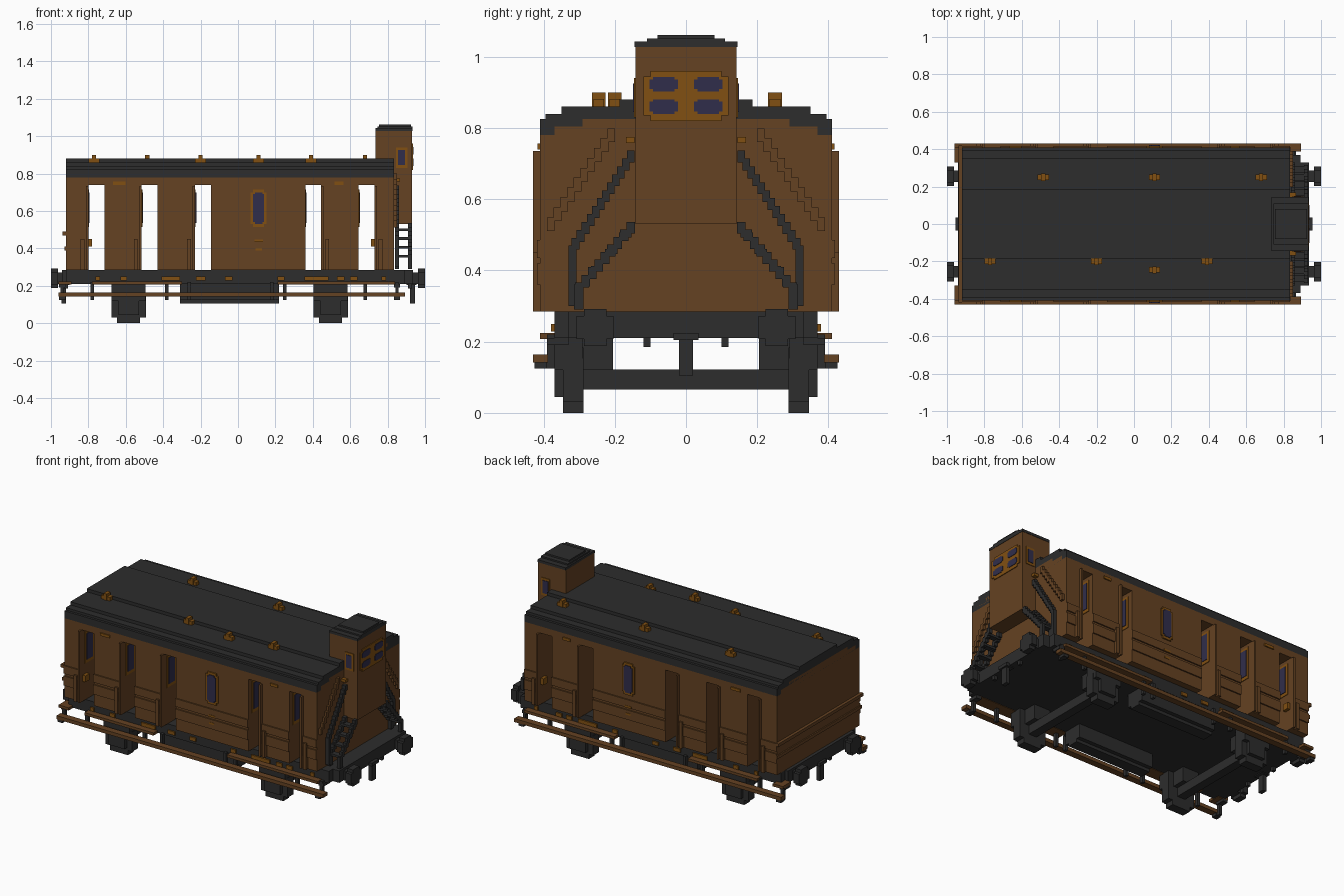
import bpy
import bmesh
from mathutils import Matrix, Vector

default_cube = bpy.data.objects.get("Cube")
if default_cube:
    bpy.data.objects.remove(default_cube, do_unlink=True)


def make_material(name, color):
    material = bpy.data.materials.new(name)
    material.use_nodes = True
    material.diffuse_color = (*color, 1)
    shader = material.node_tree.nodes["Principled BSDF"]
    shader.inputs["Base Color"].default_value = (*color, 1)
    shader.inputs["Roughness"].default_value = 0.9
    return material


brown = make_material("wood_brown", (0.13, 0.054, 0.016))
dark = make_material("charcoal", (0.026, 0.026, 0.026))
gold = make_material("brass", (0.22, 0.08, 0.006))
glass = make_material("window_blue", (0.03, 0.027, 0.07))


def boxes(name, material, parts, mirror_y=False):
    """One object made of boxes, each given as (x range, y range, z range)."""
    bm = bmesh.new()
    if mirror_y:
        parts = parts + [(x, (-y[1], -y[0]), z) for x, y, z in parts]
    for part in parts:
        low, high = (Vector(corner) for corner in zip(*part))
        matrix = Matrix.Translation((low + high) / 2) @ Matrix.Diagonal((*(high - low), 1))
        bmesh.ops.create_cube(bm, size=1, matrix=matrix)
    mesh = bpy.data.meshes.new(name)
    bm.to_mesh(mesh)
    bm.free()
    mesh.materials.append(material)
    obj = bpy.data.objects.new(name, mesh)
    bpy.context.collection.objects.link(obj)
    return obj


def span(center, size):
    return (center - size / 2, center + size / 2)


def stair_line(x, start, end, steps, size):
    """Stepped diagonal of boxes in the y-z plane."""
    a, b = Vector(start), Vector(end)
    run = abs(b.y - a.y) / steps
    parts = []
    for i in range(steps + 1):
        point = a.lerp(b, i / steps)
        parts.append((x, span(point.x, size), span(point.y, run + size / 2)))
    return parts


def octagon(center, half, cut, across, axis):
    """Stepped round outline from two crossed boxes; axis is x or y."""
    x, y, z = center
    wide, narrow = half * 2, (half - cut) * 2
    if axis == "y":
        return [(span(x, wide), across, span(z, narrow)), (span(x, narrow), across, span(z, wide))]
    return [(across, span(y, wide), span(z, narrow)), (across, span(y, narrow), span(z, wide))]


# Body: solid wall sections separated by open doorways
BACK, FRONT, SIDE = -0.92, 0.835, 0.41
FLOOR, LINTEL = 0.285, 0.738
openings = [(-0.80, -0.715), (-0.515, -0.43), (-0.23, -0.145), (0.36, 0.445), (0.645, 0.73)]
edges = [BACK] + [edge for opening in openings for edge in opening] + [FRONT]
sections = list(zip(edges[::2], edges[1::2]))
boxes("wall_sections", brown, [(s, (-SIDE, SIDE), (FLOOR, LINTEL)) for s in sections])
boxes("upper_wall", brown, [
    ((BACK, FRONT), (-SIDE, SIDE), (LINTEL, 0.78)),
    ((BACK, FRONT), (-0.37, 0.37), (0.78, 0.805)),
    ((BACK, FRONT), (-0.29, 0.29), (0.805, 0.825)),
])

# Raised bands on the walls, jambs beside the doorways
bands = [(s, (SIDE, SIDE + 0.008), z) for s in sections for z in ((0.36, 0.42), (0.435, 0.485))]
boxes("wall_bands", brown, bands, True)
boxes("rear_bands", brown, [((BACK - 0.018, BACK), (-0.42, 0.42), (0.47, 0.49)),
                            ((BACK - 0.008, BACK), (-0.42, 0.42), (0.39, 0.41))])
jambs, rails, handles = [], [], []
for i, (left, right) in enumerate(openings):
    hinge, direction = (left, -1) if i < 3 else (right, 1)
    jambs.append((span(hinge + direction * 0.006, 0.012), (SIDE, 0.43), (FLOOR, 0.735)))
    rails.append((span(hinge + direction * 0.032, 0.02), (SIDE, 0.43), (FLOOR, 0.45)))
    if i in (0, 4):
        handles.append((span(hinge - direction * 0.01, 0.02), (0.36, 0.40), (0.41, 0.45)))
boxes("door_jambs", brown, jambs, True)
boxes("grab_rails", brown, rails, True)
boxes("door_handles", gold, handles, True)

# Windows: one in each side wall, others on the doorway walls
wx = 0.11
boxes("side_window_frame", gold, [(span(wx, 0.085), (SIDE, 0.418), (0.53, 0.70)),
                                  (span(wx, 0.06), (SIDE, 0.418), (0.515, 0.715))], True)
boxes("side_window_pane", glass, [(span(wx, 0.06), (SIDE, 0.422), (0.54, 0.69)),
                                  (span(wx, 0.04), (SIDE, 0.422), (0.53, 0.70))], True)
door_frames = [((left, left + 0.004), (0.29, 0.38), (0.515, 0.715)) for left, right in openings]
door_panes = [((left, left + 0.007), (0.305, 0.365), (0.535, 0.70)) for left, right in openings]
boxes("door_window_frames", gold, door_frames, True)
boxes("door_window_panes", glass, door_panes, True)
boxes("wall_plates", gold, [
    (span(-0.635, 0.065), (SIDE, 0.417), (0.74, 0.757)),
    (span(0.54, 0.05), (SIDE, 0.417), (0.74, 0.757)),
    (span(wx, 0.045), (SIDE, 0.42), (0.435, 0.448)),
    (span(wx, 0.035), (SIDE, 0.42), (0.39, 0.402)),
], True)

# Stepped roof and its vents
roof_steps = [(0.41, 0.778, 0.825), (0.395, 0.80, 0.84), (0.35, 0.82, 0.86), (0.187, 0.84, 0.88)]
boxes("roof", dark, [((BACK, FRONT), (-y, y), (low, high)) for y, low, high in roof_steps])
vents = [(-0.485, 0.25), (0.11, 0.25), (0.68, 0.25),
         (-0.77, -0.2), (-0.2, -0.2), (0.39, -0.2), (0.11, -0.245)]
vent_parts = []
for x, y in vents:
    vent_parts.append((span(x, 0.022), span(y, 0.038), (0.85, 0.90)))
    vent_parts.append((span(x, 0.06), span(y, 0.03), (0.85, 0.882)))
boxes("roof_vents", gold, vent_parts)

# Raised lookout cabin
boxes("cabin", brown, [((0.735, 0.93), (-0.142, 0.142), (0.53, 1.03))])
boxes("cabin_roof", dark, [
    ((0.735, 0.932), (-0.144, 0.144), (1.027, 1.043)),
    ((0.745, 0.932), (-0.11, 0.11), (1.04, 1.052)),
    ((0.755, 0.925), (-0.08, 0.08), (1.05, 1.062)),
])
boxes("cabin_front_frame", gold, [((0.93, 0.935), (-0.12, 0.12), (0.835, 0.945)),
                                  ((0.93, 0.935), (-0.10, 0.10), (0.82, 0.96))])
panes = []
for z in (0.86, 0.923):
    panes.append(((0.93, 0.938), (0.022, 0.102), span(z, 0.028)))
    panes.append(((0.93, 0.938), (0.032, 0.092), span(z, 0.04)))
boxes("cabin_front_panes", glass, panes, True)
boxes("cabin_side_frame", gold, [((0.845, 0.905), (0.142, 0.146), (0.83, 0.94))], True)
boxes("cabin_side_pane", glass, [((0.855, 0.892), (0.142, 0.149), (0.845, 0.925))], True)

# Stairs and handrails up to the cabin
rail = stair_line((0.84, 0.862), (0.155, 0.72), (0.31, 0.475), 11, 0.022)
rail.append(((0.84, 0.862), (0.307, 0.33), (0.30, 0.47)))
boxes("stair_handrails", dark, rail, True)
stringers = []
for x in ((0.84, 0.862), (0.91, 0.93)):
    stringers += stair_line(x, (0.155, 0.52), (0.30, 0.35), 8, 0.024)
    stringers.append((x, (0.288, 0.315), (0.29, 0.36)))
for i in range(4):
    stringers.append(((0.84, 0.93), span(0.17 + i * 0.04, 0.035), span(0.50 - i * 0.047, 0.014)))
boxes("stairs", dark, stringers, True)
boxes("end_wall_trim", brown, stair_line((FRONT, 0.85), (0.21, 0.78), (0.38, 0.53), 9, 0.022), True)
boxes("rail_brackets", gold, [((FRONT, 0.865), (0.145, 0.168), (0.758, 0.775))], True)

# Underframe, buffers and couplers
boxes("underframe", dark, [((BACK, 0.89), (-0.37, 0.37), (0.21, FLOOR)),
                           ((0.88, 0.935), (-0.33, 0.33), (0.21, FLOOR)),
                           ((-0.94, BACK), (-0.33, 0.33), (0.21, FLOOR))])
buffers, couplers = [], []
for side in (-1, 1):
    reach = lambda a, b: tuple(sorted((a * side, b * side)))
    buffers += octagon((0, 0.255, 0.24), 0.052, 0.02, reach(0.962, 1.0), "x")
    buffers.append((reach(0.90, 0.97), span(0.255, 0.06), span(0.24, 0.06)))
    couplers += [(reach(0.90, 0.955), (-0.035, 0.035), (0.205, 0.225)),
                 (reach(0.92, 0.945), (-0.02, 0.02), (0.105, 0.21)),
                 (reach(0.91, 0.93), (0.10, 0.12), (0.185, 0.22)),
                 (reach(0.91, 0.93), (-0.12, -0.10), (0.185, 0.22))]
boxes("buffers", dark, buffers, True)
boxes("couplers", dark, couplers)

# Wheels, axles, axle boxes and underfloor tanks
wheels, axles = [], []
for x in (-0.585, 0.495):
    wheels += octagon((x, 0, 0.092), 0.092, 0.03, (0.288, 0.346), "y")
    wheels += [(span(x, 0.18), (0.29, 0.37), (0.12, 0.22)),
               (span(x, 0.11), (0.29, 0.37), (0.045, 0.13)),
               (span(x, 0.11), (0.205, 0.29), (0.12, 0.21))]
    axles.append((span(x, 0.055), (-0.29, 0.29), (0.065, 0.122)))
boxes("wheels", dark, wheels, True)
boxes("axles", dark, axles)
boxes("underfloor_tanks", dark, [((-0.31, 0.22), (0.21, 0.33), (0.125, 0.21)),
                                 ((-0.31, 0.22), (0.235, 0.305), (0.106, 0.13))], True)

# Running boards, hangers and brass fittings
boxes("upper_step_boards", brown, [((-0.96, -0.89), (0.33, 0.41), (0.207, 0.224)),
                                   ((-0.78, -0.30), (0.33, 0.41), (0.207, 0.224)),
                                   ((0.21, 0.84), (0.33, 0.41), (0.207, 0.224))], True)
boxes("lower_step_board", brown, [((-0.96, 0.893), (0.388, 0.43), (0.142, 0.164))], True)
hangers = []
for x in (-0.94, -0.78, -0.38, -0.26, 0.18, 0.25, 0.68, 0.85):
    hangers.append((span(x, 0.018), (0.368, 0.39), (0.125, 0.22)))
for x in (-0.94, 0.85):
    hangers.append((span(x, 0.034), (0.39, 0.425), (0.125, 0.142)))
    hangers.append((span(x, 0.034), (0.33, 0.39), (0.19, 0.21)))
boxes("step_hangers", dark, hangers, True)
fittings = [(-0.75, 0.025), (-0.61, 0.035), (-0.36, 0.10), (-0.20, 0.05), (-0.05, 0.04),
            (0.23, 0.035), (0.42, 0.13), (0.55, 0.04), (0.62, 0.04), (0.78, 0.025)]
boxes("brass_fittings", gold, [(span(x, w), (0.37, 0.379), (0.228, 0.25)) for x, w in fittings], True)
